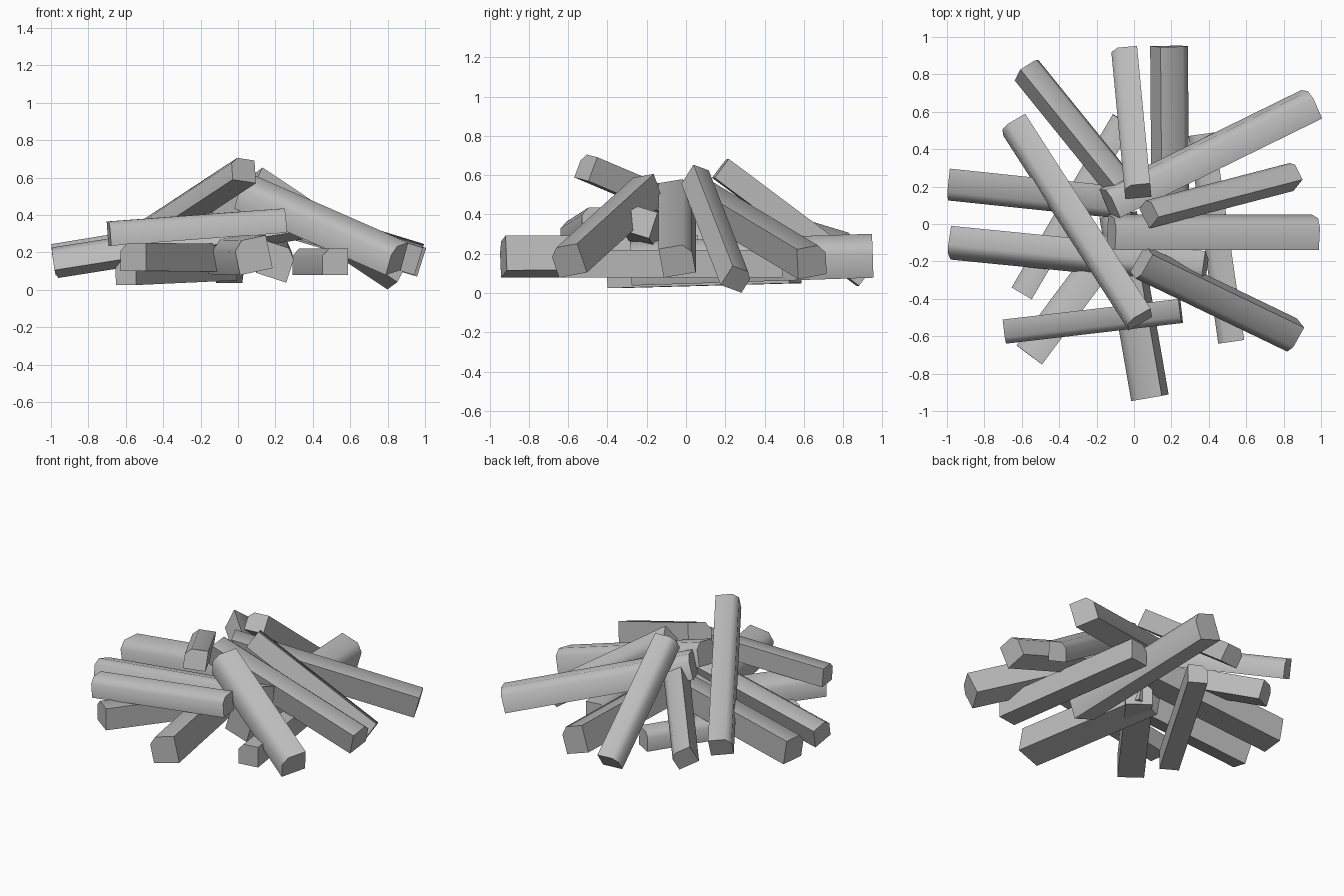
import bpy, bmesh, math
from mathutils import Vector, Matrix

cube = bpy.data.objects.get("Cube")
if cube:
    bpy.data.objects.remove(cube, do_unlink=True)

grey = bpy.data.materials.new("wood_grey")
grey.use_nodes = True
colour = (0.5, 0.5, 0.5, 1)
grey.diffuse_color = colour
grey.node_tree.nodes["Principled BSDF"].inputs["Base Color"].default_value = colour

# Split-log end: a square with one worn corner
SECTION = [(-.5, -.5), (.5, -.5), (.5, .22), (.24, .5), (-.5, .5)]


def log(name, start, end, width, height, roll=0):
    """A log from one end centre to the other, rolled about its length."""
    a, b = Vector(start), Vector(end)
    along = (b - a).normalized()
    side = along.cross(Vector((0, 0, 1))).normalized()
    up = side.cross(along)
    turn = Matrix.Rotation(math.radians(roll), 3, along)
    bm = bmesh.new()
    rings = []
    for centre in (a, b):
        rings.append([bm.verts.new(centre + turn @ (side * u * width + up * v * height))
                      for u, v in SECTION])
    n = len(SECTION)
    for i in range(n):
        j = (i + 1) % n
        bm.faces.new((rings[0][i], rings[0][j], rings[1][j], rings[1][i]))
    bm.faces.new(rings[0])
    bm.faces.new(rings[1])
    bmesh.ops.recalc_face_normals(bm, faces=bm.faces)
    mesh = bpy.data.meshes.new(name)
    bm.to_mesh(mesh)
    bm.free()
    mesh.materials.append(grey)
    obj = bpy.data.objects.new(name, mesh)
    bpy.context.collection.objects.link(obj)
    bpy.ops.object.select_all(action="DESELECT")
    obj.select_set(True)
    bpy.context.view_layer.objects.active = obj
    bpy.ops.object.shade_smooth_by_angle(angle=math.radians(55))


# Logs lying flat at the bottom
log("base_log_back", (.205, -.28, .15), (.195, .95, .19), .17, .18, 18)
log("base_log_front", (-.09, .05, .19), (.08, -.93, .185), .18, .18, 12)
log("base_log_left", (.36, .48, .15), (.52, -.63, .15), .14, .14)
log("base_log_right", (-.06, .555, .115), (-.6, -.37, .09), .125, .13)
log("base_log_corner", (.0, .05, .17), (-.56, -.7, .175), .17, .15)

# Logs resting on the base at a shallow slope
log("right_log_back", (-.98, .21, .16), (-.03, .11, .315), .17, .17)
log("right_log_front", (-.98, -.1, .15), (.38, -.235, .365), .145, .14, -17)
log("cross_log", (-.69, -.575, .3), (.25, -.465, .37), .13, .13)
log("back_right_log", (-.06, .2, .41), (-.57, .83, .22), .14, .13, 28)

# Logs leaning towards the peak
log("leaning_log_back", (-.05, .91, .085), (.02, .175, .635), .14, .12)
log("leaning_log_back_left", (.95, .64, .16), (-.13, .11, .48), .16, .16, -10)
log("leaning_log_left", (.85, .26, .07), (.08, .06, .585), .125, .125, 22)
log("leaning_log_middle", (.97, -.045, .165), (-.12, -.045, .5), .165, .155, -10)
log("leaning_log_front", (.04, -.21, .52), (.85, -.6, .165), .165, .16, 10)
log("top_log", (-.64, .53, .2), (.03, -.51, .64), .145, .13, -8)
